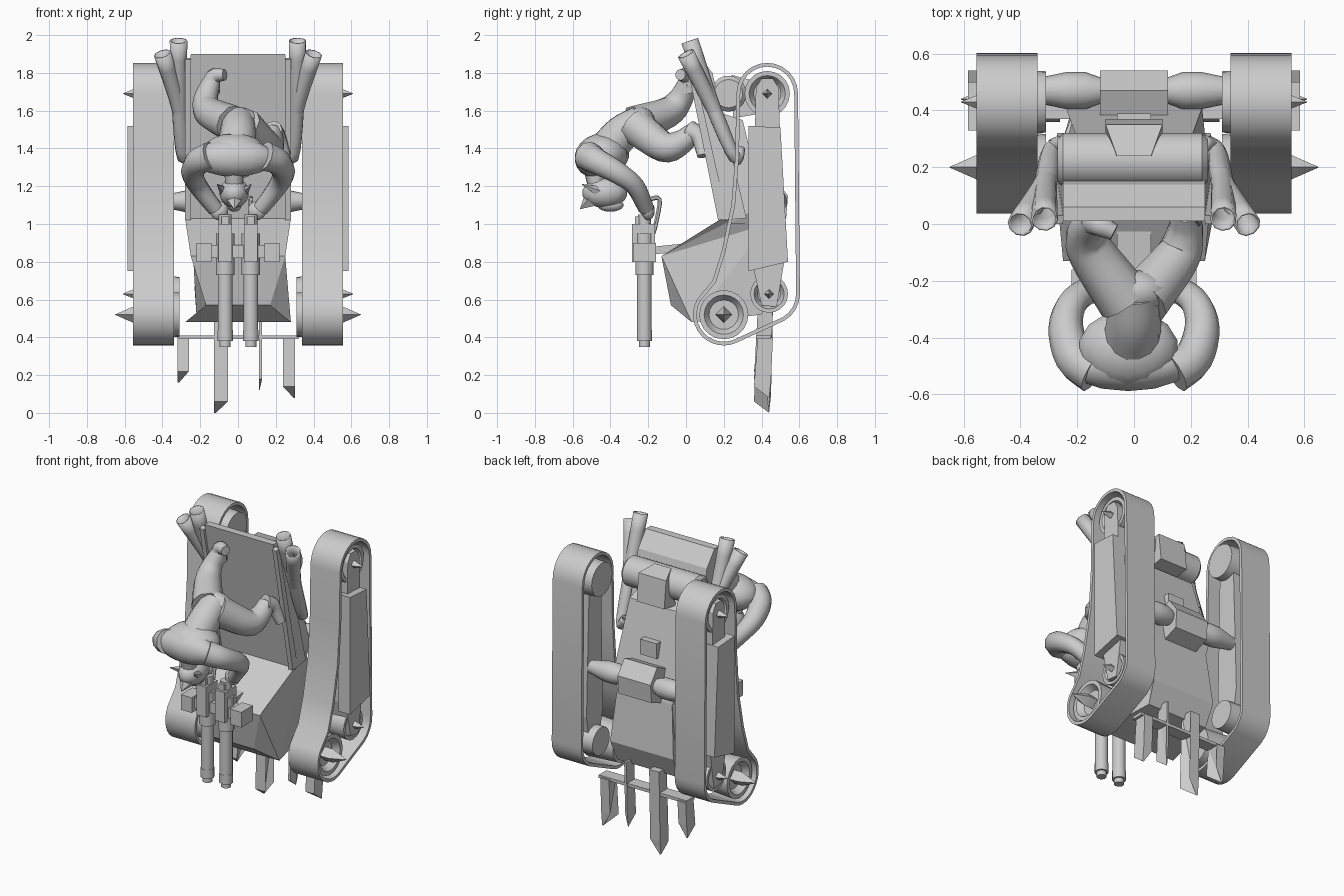
import bpy, bmesh
from math import cos, sin, tau, radians
from mathutils import Vector, Matrix

cube = bpy.data.objects.get("Cube")
if cube:
    bpy.data.objects.remove(cube, do_unlink=True)

colour = (.6, .6, .6, 1)
grey = bpy.data.materials.new("light grey")
grey.use_nodes = True
grey.diffuse_color = colour
grey.node_tree.nodes["Principled BSDF"].inputs["Base Color"].default_value = colour

SIDES = (("right", -1), ("left", 1))


def finish(name, bm, smooth=False):
    bmesh.ops.recalc_face_normals(bm, faces=bm.faces)
    mesh = bpy.data.meshes.new(name)
    bm.to_mesh(mesh)
    bm.free()
    mesh.materials.append(grey)
    part = bpy.data.objects.new(name, mesh)
    bpy.context.collection.objects.link(part)
    if smooth:
        bpy.ops.object.select_all(action='DESELECT')
        part.select_set(True)
        bpy.context.view_layer.objects.active = part
        bpy.ops.object.shade_smooth_by_angle(angle=radians(40))
    return part


def bridge(bm, first, second):
    """Quads joining two closed rings of vertices."""
    for i in range(len(first)):
        bm.faces.new((first[i - 1], first[i], second[i], second[i - 1]))


def slab(name, rows):
    """Solid with a side profile of (y, z, left x, right x) rows."""
    bm = bmesh.new()
    left = [bm.verts.new((a, y, z)) for y, z, a, b in rows]
    right = [bm.verts.new((b, y, z)) for y, z, a, b in rows]
    bridge(bm, left, right)
    bmesh.ops.triangulate(bm, faces=[bm.faces.new(left), bm.faces.new(right)])
    return finish(name, bm)


def plate(name, profile, inner, outer):
    return slab(name, [(y, z, inner, outer) for y, z in profile])


def body(name, rows):
    """Symmetric slab from (y, z, half width) rows."""
    return slab(name, [(y, z, -half, half) for y, z, half in rows])


def box(name, centre, size):
    bm = bmesh.new()
    place = Matrix.Translation(centre) @ Matrix.Diagonal((*size, 1))
    bmesh.ops.create_cube(bm, size=1, matrix=place)
    return finish(name, bm)


def ball(name, centre, radii):
    bm = bmesh.new()
    place = Matrix.Translation(centre) @ Matrix.Diagonal((*radii, 1))
    bmesh.ops.create_uvsphere(bm, u_segments=14, v_segments=9, radius=1, matrix=place)
    return finish(name, bm, True)


def curve(joints, steps=4):
    """Smooth path through the joints."""
    points = [Vector(joint) for joint in joints]
    ends = [points[0] * 2 - points[1], *points, points[-1] * 2 - points[-2]]
    path = []
    for a, b, c, d in zip(ends, ends[1:], ends[2:], ends[3:]):
        for t in (step / steps for step in range(steps)):
            path.append(b + ((c - a) * t + (a * 2 - b * 5 + c * 4 - d) * t ** 2
                             + (b * 3 - a - c * 3 + d) * t ** 3) / 2)
    return path + [points[-1]]


def tube(name, joints, start, end, sides=10, hollow=False):
    """Round tapering limb or pipe; a hollow one has open ends and a wall."""
    bm = bmesh.new()
    path = curve(joints)
    last = len(path) - 1
    rings, side = [], None
    for i, point in enumerate(path):
        along = (path[min(i + 1, last)] - path[max(i - 1, 0)]).normalized()
        side = side - along * side.dot(along) if side else along.orthogonal()
        side.normalize()
        up = along.cross(side)
        radius = start + (end - start) * i / last
        turns = [tau * k / sides for k in range(sides)]
        rings.append([bm.verts.new(point + (side * cos(a) + up * sin(a)) * radius) for a in turns])
    for first, second in zip(rings, rings[1:]):
        bridge(bm, first, second)
    if not hollow:
        bm.faces.new(rings[0])
        bm.faces.new(rings[-1])
    part = finish(name, bm, True)
    if hollow:
        part.modifiers.new("wall", 'SOLIDIFY').thickness = .008
    return part


def turned(name, centre, steps, sides=20):
    """Part turned about the x axis from (x, radius) steps."""
    bm = bmesh.new()
    rings = [[bm.verts.new((x, y, z)) for y, z in arc(centre, radius, 0, 360, sides)[:-1]]
             for x, radius in steps]
    for first, second in zip(rings, rings[1:]):
        bridge(bm, first, second)
    bm.faces.new(rings[0])
    bm.faces.new(rings[-1])
    return finish(name, bm, True)


def arc(centre, radius, start, end, steps=12):
    angles = [radians(start + (end - start) * i / steps) for i in range(steps + 1)]
    return [(centre[0] + radius * cos(a), centre[1] + radius * sin(a)) for a in angles]


# Wheel centres (y, z) and radii shared by both tracks
top, front, rear = (.43, 1.69), (.2, .52), (.44, .63)
wheels = (("top", top, .12, .61), ("front", front, .13, .65), ("rear", rear, .1, .61))
reach = .163
belt_line = (arc(top, reach, 180, 0) + arc(rear, reach, 0, -60, 4)
             + arc(front, reach, -65, -210) + [(.14, .7), (.19, .86), (.24, 1.1), (.26, 1.35)])


def belt(name, side):
    """Thin closed band following the belt line."""
    bm = bmesh.new()
    sections = []
    for i, point in enumerate(belt_line):
        ahead = Vector(belt_line[(i + 1) % len(belt_line)]) - Vector(belt_line[i - 1])
        inside = Vector(point) + Vector((ahead.y, -ahead.x)).normalized() * .02
        corners = ((.34, point), (.555, point), (.555, inside), (.34, inside))
        sections.append([bm.verts.new((side * x, *place)) for x, place in corners])
    for i, section in enumerate(sections):
        bridge(bm, sections[i - 1], section)
    finish(name, bm, True)


for tag, side in SIDES:
    belt(tag + "_track_belt", side)
    # Dished wheels with pointed hubs
    for label, centre, radius, tip in wheels:
        dish = ((.31, .9), (.53, 1), (.53, .8), (.49, .6))
        turned(f"{tag}_{label}_wheel", centre, [(side * x, radius * part) for x, part in dish])
        hub = .045 if label == "front" else .025
        turned(f"{tag}_{label}_spike", centre, [(side * .49, hub), (side * .55, hub), (side * tip, .001)], 4)
    # Track frame and raised side cover
    plate(tag + "_track_frame", [(.37, 1.72), (.4, 1.77), (.46, 1.77), (.49, 1.72), (.52, .8),
                                 (.48, .56), (.4, .57), (.35, .8)], side * .36, side * .54)
    plate(tag + "_track_cover", [(.33, 1.52), (.5, 1.51), (.54, .8), (.33, .75)], side * .5, side * .585)
    # Swelling axle arm
    turned(tag + "_axle_arm", (.47, 1.12), [(side * x, r) for x, r in ((.1, .04), (.17, .065), (.24, .065), (.36, .04))])
    # Paired open exhaust stacks
    for label, tip in (("inner", (.315, .02, 1.97)), ("outer", (.4, 0, 1.9))):
        bends = [(.24, .29, 1.4), (.29, .26, 1.35), (.31, .15, 1.6), tip]
        tube(f"{tag}_{label}_exhaust", [(side * x, y, z) for x, y, z in bends], .025, .047, hollow=True)
    plate(tag + "_backrest_rim", [(0, 1.87), (.03, 1.88), (.22, 1.03), (.17, 1.02)], side * .25, side * .28)

# Hull, backrest and rear machinery
body("lower_hull", [(.19, 1.03, .28), (-.13, .83, .25), (-.08, .57, .17), (.03, .48, .28),
                    (.4, .52, .22), (.46, .66, .23), (.43, 1, .2), (.3, 1.05, .25)])
body("backrest", [(.01, 1.9, .25), (.06, 1.9, .25), (.14, 1.8, .25), (.32, 1.03, .27), (.19, 1.02, .28)])
body("engine_block", [(.15, 1.6, .2), (.3, 1.55, .2), (.41, 1.1, .24), (.43, 1, .2), (.22, 1, .26)])
turned("fuel_drum", (.225, 1.69), [(-.27, .075), (-.25, .095), (.24, .095), (.26, .075)])
body("drum_bracket", [(.24, 1.79, .06), (.35, 1.76, .1), (.37, 1.58, .1), (.25, 1.56, .1)])
body("axle_box", [(y, z, .12) for y, z in ((.37, 1.2), (.47, 1.24), (.54, 1.15), (.53, 1.03), (.4, .98))])
box("engine_cap", (0, .35, 1.3), (.12, .08, .1))

# Rear rake: crossbar and chisel blades, the middle two hanging from the hull
box("rake_bar", (0, .41, .4), (.64, .08, .02))
for label, x, half, tip, root in (("far_right", -.29, .03, .16, .4), ("mid_right", -.09, .036, 0, .55),
                                  ("mid_left", .12, .008, .12, .55), ("far_left", .27, -.032, .08, .4)):
    a, b = x - half, x + half
    slab(label + "_rake_blade", [(.38, root, a, b), (.46, root, a, b), (.45, tip + .09, a, b),
                                 (.44, tip, a, a + half / 4), (.36, tip + .06, a, b)])

# Twin guns with a shared clamp
for tag, side in SIDES:
    x = side * .068
    for label, low, high, radius in (("muzzle", .35, .4, .03), ("collar", .38, .44, .042),
                                     ("barrel", .4, .75, .04), ("sleeve", .73, .95, .05),
                                     ("stock", .9, 1.05, .036)):
        tube(f"{tag}_gun_{label}", [(x, -.22, low), (x, -.22, high)], radius, radius, 12)
    box(tag + "_gun_breech", (x, -.225, .9), (.07, .12, .2))
    box(tag + "_gun_sight", (x, -.245, 1.02), (.04, .05, .04))
    tube(tag + "_gun_handle", [(x, -.18, .93), (x, -.16, 1), (x, -.14, 1.13), (x, -.2, 1.13)], .012, .012, 6)
    box(tag + "_clamp_end", (side * .18, -.22, .85), (.08, .12, .1))
box("gun_clamp", (0, -.21, .855), (.34, .08, .07))
body("gun_mount", [(y, z, .06) for y, z in ((-.17, .88), (.02, .9), (.05, .86), (-.17, .84))])

# Crouching rider: torso, shoulders, neck and head
tube("torso", [(0, -.24, 1.54), (0, -.34, 1.48), (-.01, -.42, 1.39), (-.01, -.5, 1.32)], .09, .11, 14)
ball("hips", (0, -.24, 1.53), (.12, .08, .09))
ball("chest", (-.02, -.44, 1.37), (.18, .14, .11))
ball("shoulders", (-.02, -.5, 1.35), (.22, .09, .1))
tube("neck", [(-.02, -.49, 1.3), (-.02, -.47, 1.18)], .055, .045)
ball("head", (-.02, -.43, 1.165), (.08, .12, .08))
ball("jaw", (-.02, -.4, 1.1), (.04, .07, .035))
tube("hair_spike", [(-.02, -.5, 1.13), (-.02, -.56, 1.08)], .05, .002, 5)

# Rider limbs
for tag, side in SIDES:
    tube(tag + "_ear", [(-.02 + side * .05, -.46, 1.17), (-.02 + side * .09, -.55, 1.21)], .03, .002, 5)
    arm = [(.14, -.52, 1.36), (.21, -.47, 1.33), (.24, -.36, 1.27), (.21, -.27, 1.2), (.12, -.21, 1.08)]
    tube(tag + "_arm", [(side * x, y, z) for x, y, z in arm], .08, .042)
    ball(tag + "_hand", (side * .1, -.2, 1.07), (.05, .035, .05))
tube("left_leg", [(.03, -.27, 1.52), (.15, -.12, 1.41), (.18, -.03, 1.43), (.18, .04, 1.49)], .1, .05)
tube("right_leg", [(-.03, -.27, 1.53), (-.15, -.1, 1.59), (-.17, -.03, 1.66), (-.14, .01, 1.75)], .1, .05)
tube("left_boot", [(.18, .02, 1.49), (.21, .07, 1.46), (.25, .09, 1.36)], .06, .03)
tube("right_boot", [(-.15, .01, 1.7), (-.13, 0, 1.78), (-.07, -.03, 1.79)], .055, .03)
